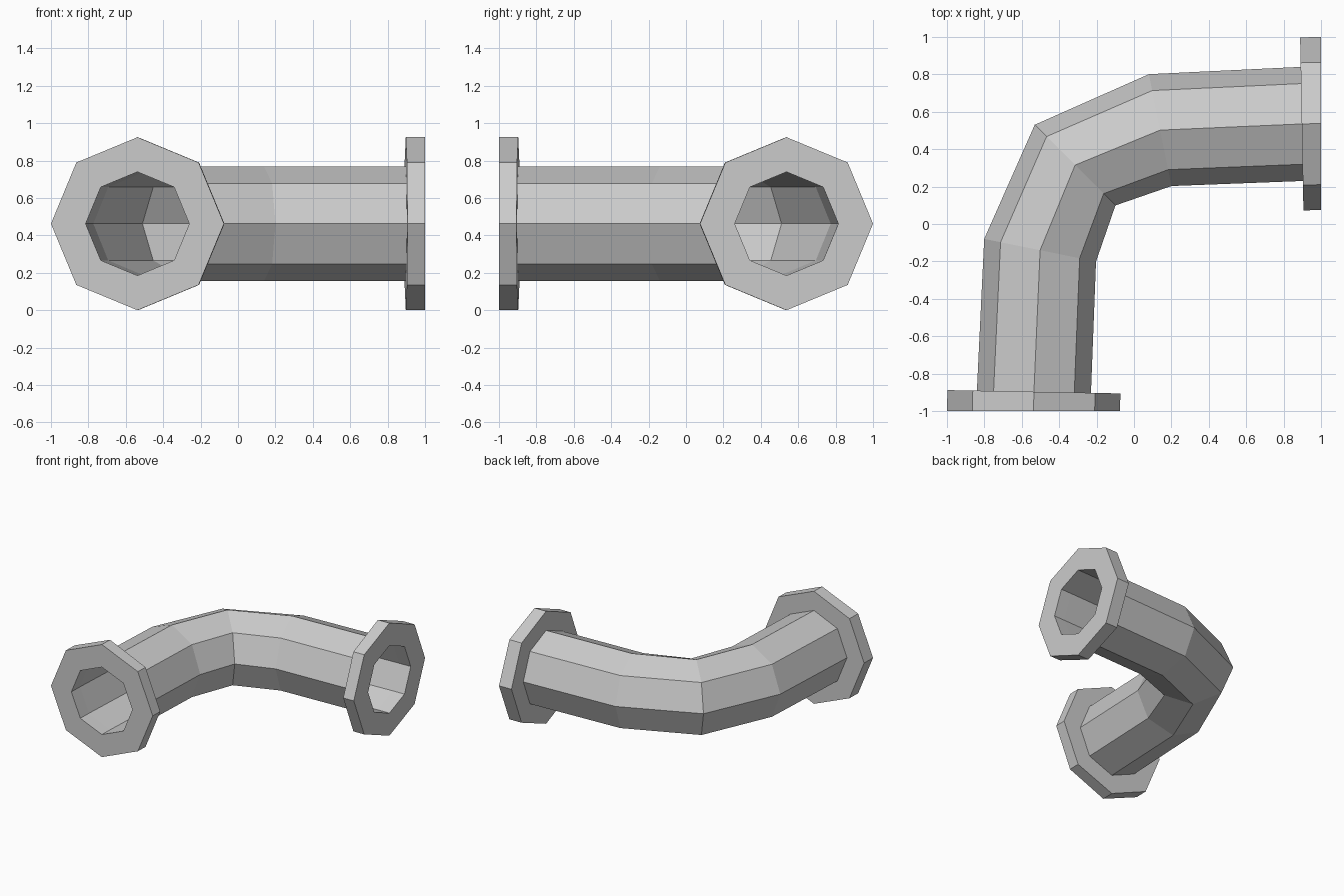
import bpy, bmesh
from math import cos, sin, pi, radians

if "Cube" in bpy.data.objects:
    bpy.data.objects.remove(bpy.data.objects["Cube"])

SIDES = 8
HEIGHT = 0.4625                       # axis height
FLANGE_R, PIPE_R, BORE_R = 0.4625, 0.305, 0.277

# centre line stations of half the bend: x, y, tilt in degrees
FACE = (-0.5375, -1.0, 0)
BACK = (-0.535, -0.897, 1.1)
BEND = (-0.502, -0.14, 11.4)
CORNER = (-0.315, 0.315, 45)


def mirrored(s):
    """Station reflected across the diagonal of the elbow."""
    return (-s[1], -s[0], 90 - s[2])


def ring(bm, station, r):
    x, y, tilt = station
    t = radians(tilt)
    verts = []
    for i in range(SIDES):
        a = 2 * pi * i / SIDES
        verts.append(bm.verts.new((x - cos(t) * r * cos(a),
                                   y + sin(t) * r * cos(a),
                                   HEIGHT + r * sin(a))))
    return verts


# outer skin: flange, pipe, bend, pipe, flange
half = [(FACE, FLANGE_R), (BACK, FLANGE_R), (BACK, PIPE_R), (BEND, PIPE_R)]
outer = half + [(CORNER, PIPE_R)] + [(mirrored(s), r) for s, r in reversed(half)]
# bore: back through the inside to the first flange face
path = [FACE, BACK, BEND]
bore = [mirrored(s) for s in path] + [CORNER] + path[::-1]
profile = outer + [(s, BORE_R) for s in bore]

# loft all rings into one closed shell
bm = bmesh.new()
rings = [ring(bm, s, r) for s, r in profile]
for k, a in enumerate(rings):
    b = rings[(k + 1) % len(rings)]
    for i in range(SIDES):
        j = (i + 1) % SIDES
        bm.faces.new((a[i], a[j], b[j], b[i]))
bmesh.ops.recalc_face_normals(bm, faces=bm.faces)

mesh = bpy.data.meshes.new("flanged_pipe_elbow")
bm.to_mesh(mesh)
bm.free()
bpy.context.collection.objects.link(bpy.data.objects.new("flanged_pipe_elbow", mesh))
